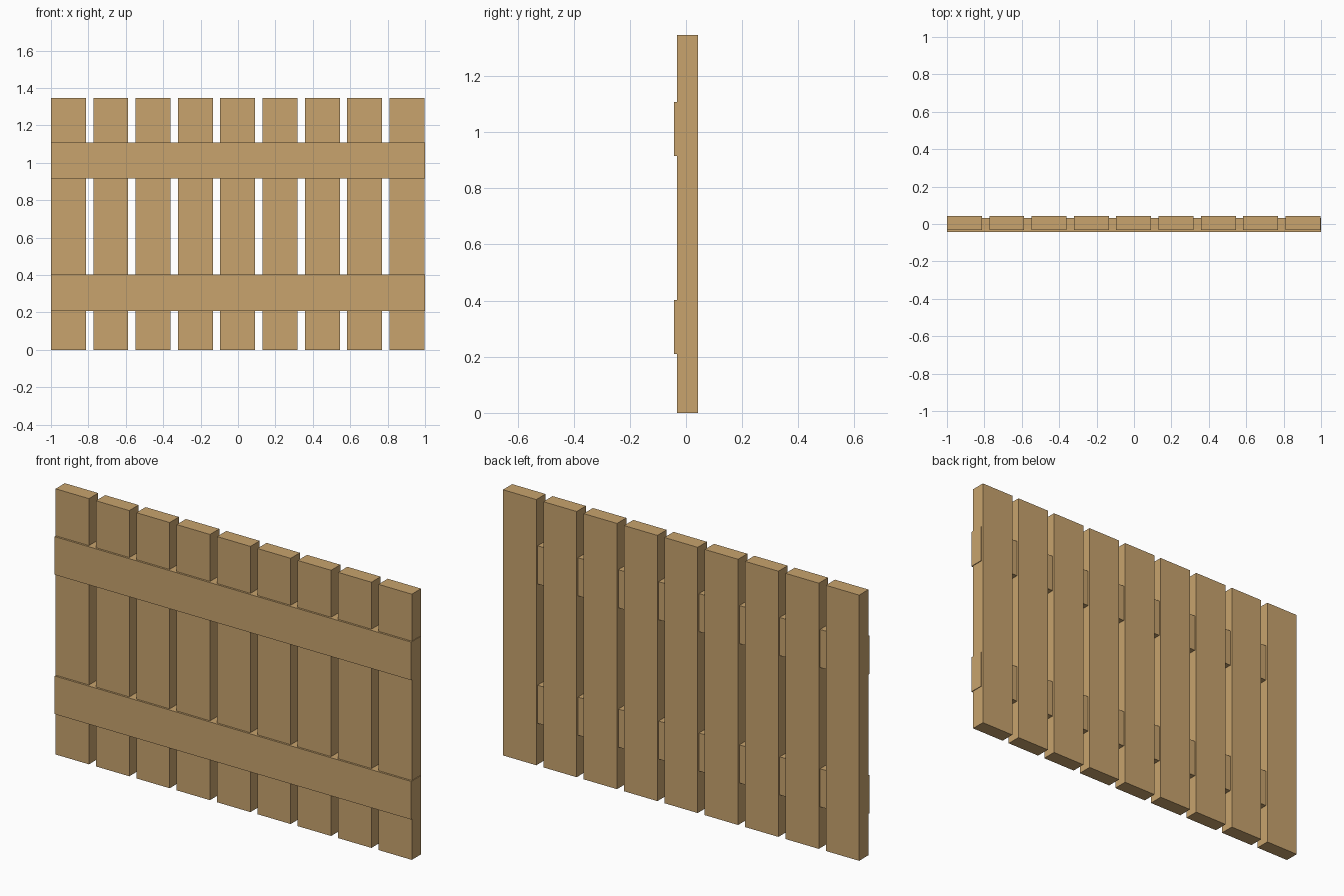
import bpy

if "Cube" in bpy.data.objects:
    bpy.data.objects.remove(bpy.data.objects["Cube"])

wood = bpy.data.materials.new("tan wood")
wood.diffuse_color = (0.58, 0.37, 0.155, 1)
wood.use_nodes = True
wood.node_tree.nodes["Principled BSDF"].inputs["Base Color"].default_value = wood.diffuse_color


def box(name, lo, hi):
    """Axis-aligned plank between two corners."""
    mid = [(a + b) / 2 for a, b in zip(lo, hi)]
    bpy.ops.mesh.primitive_cube_add(size=1, location=mid)
    ob = bpy.context.object
    ob.name = name
    ob.scale = [b - a for a, b in zip(lo, hi)]
    bpy.ops.object.transform_apply(location=False, rotation=False, scale=True)
    ob.data.materials.append(wood)
    return ob


# Nine upright slats
WIDTH, PITCH, COUNT = 0.187, 0.2262, 9
for i in range(COUNT):
    x = -1 + i * PITCH
    box(f"slat_{i + 1}", (x, -0.032, 0), (x + WIDTH, 0.042, 1.346))

# Two cross rails, let into the slats and standing slightly proud at the front
for name, z in (("lower_rail", 0.209), ("upper_rail", 0.915)):
    box(name, (-0.999, -0.042, z), (1.0, 0.032, z + 0.193))
